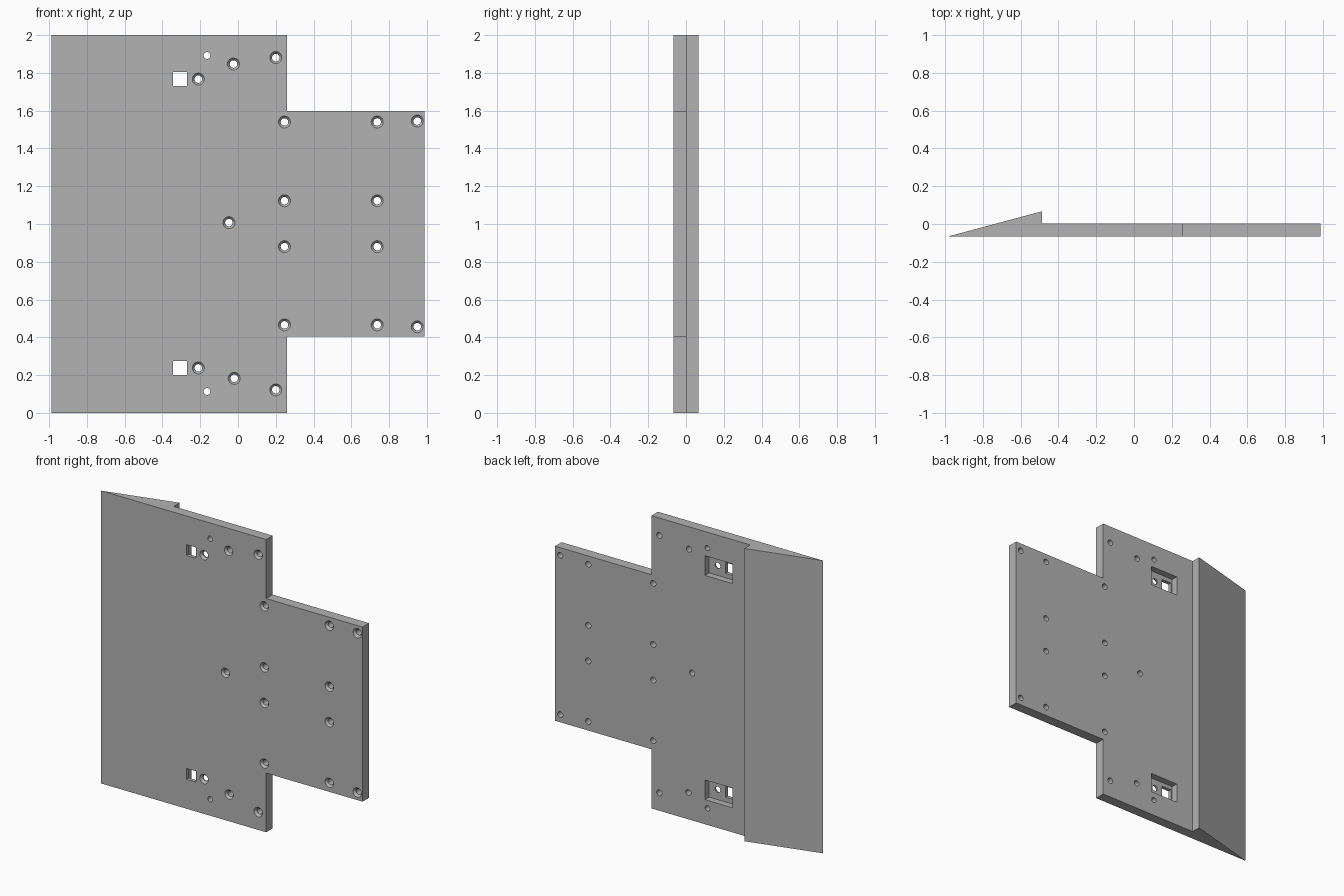
import bpy, bmesh, math
from mathutils import Vector

if "Cube" in bpy.data.objects:
    bpy.data.objects.remove(bpy.data.objects["Cube"], do_unlink=True)

FRONT, PLATE_BACK, WEDGE_BACK = -0.067, 0.003, 0.067
RIGHT, STEP, LEFT = -0.988, 0.26, 0.988
TONGUE_LOW, TONGUE_HIGH = 0.404, 1.597

grey = bpy.data.materials.new("plate_grey")
grey.use_nodes = True
colour = (0.45, 0.45, 0.45, 1)
grey.diffuse_color = colour
grey.node_tree.nodes["Principled BSDF"].inputs["Base Color"].default_value = colour


def make_object(name, bm):
    bmesh.ops.recalc_face_normals(bm, faces=bm.faces)
    mesh = bpy.data.meshes.new(name)
    bm.to_mesh(mesh)
    bm.free()
    mesh.materials.append(grey)
    obj = bpy.data.objects.new(name, mesh)
    bpy.context.collection.objects.link(obj)
    return obj


def add_box(bm, low, high):
    low, high = Vector(low), Vector(high)
    verts = bmesh.ops.create_cube(bm, size=1)["verts"]
    for v in verts:
        v.co = (low + high) / 2 + v.co * (high - low)


def add_hole(bm, x, z, sections, sides=24):
    """Lathed cutter along y from (y, radius) sections."""
    rings = []
    for y, r in sections:
        rings.append([bm.verts.new((x + r * math.cos(math.tau * i / sides), y,
                                    z + r * math.sin(math.tau * i / sides)))
                      for i in range(sides)])
    for a, b in zip(rings, rings[1:]):
        for i in range(sides):
            j = (i + 1) % sides
            bm.faces.new((a[i], a[j], b[j], b[i]))
    bm.faces.new(rings[0])
    bm.faces.new(rings[-1])


# Plate with wedge edge, extruded upward from its plan profile
bm = bmesh.new()
profile = [(RIGHT, FRONT), (LEFT, FRONT), (LEFT, PLATE_BACK),
           (-0.488, PLATE_BACK), (-0.488, WEDGE_BACK)]
base = bm.faces.new([bm.verts.new((x, y, 0)) for x, y in profile])
raised = bmesh.ops.extrude_face_region(bm, geom=[base])["geom"]
bmesh.ops.translate(bm, vec=(0, 0, 2),
                    verts=[g for g in raised if isinstance(g, bmesh.types.BMVert)])
plate = make_object("mounting_plate", bm)

# Corner notches beside the tongue, and rear pockets
bm = bmesh.new()
add_box(bm, (STEP, -0.5, -0.5), (1.5, 0.5, TONGUE_LOW))
add_box(bm, (STEP, -0.5, TONGUE_HIGH), (1.5, 0.5, 2.5))
for z in (0.235, 1.767):
    add_box(bm, (-0.355, -0.042, z - 0.067), (-0.145, 0.03, z + 0.067))
notches = make_object("notch_cutter", bm)

# Square windows, countersunk screw holes and small plain holes
bm = bmesh.new()
for z in (0.238, 1.767):
    add_box(bm, (-0.344, -0.2, z - 0.037), (-0.27, 0.2, z + 0.037))
screws = [(-0.21, 1.767), (-0.21, 0.238), (-0.024, 1.847), (-0.02, 0.183),
          (0.2, 1.881), (0.2, 0.122), (0.949, 1.545), (0.949, 0.456), (-0.048, 1.007)]
screws += [(x, z) for x in (0.246, 0.737) for z in (0.466, 0.88, 1.123, 1.54)]
for x, z in screws:
    add_hole(bm, x, z, [(-0.1, 0.032), (FRONT, 0.032), (-0.052, 0.02), (0.1, 0.02)])
for z in (0.113, 1.892):
    add_hole(bm, -0.164, z, [(-0.1, 0.018), (0.1, 0.018)])
holes = make_object("hole_cutter", bm)

# Cut everything and bake the result
for cutter in (notches, holes):
    cutter.hide_render = True
    mod = plate.modifiers.new(cutter.name, "BOOLEAN")
    mod.operation = "DIFFERENCE"
    mod.solver = "EXACT"
    mod.object = cutter
graph = bpy.context.evaluated_depsgraph_get()
result = bpy.data.meshes.new_from_object(plate.evaluated_get(graph))
plate.modifiers.clear()
plate.data = result
for cutter in (notches, holes):
    bpy.data.objects.remove(cutter, do_unlink=True)

# Smooth hole walls, crisp edges elsewhere
bpy.ops.object.select_all(action="DESELECT")
plate.select_set(True)
bpy.context.view_layer.objects.active = plate
bpy.ops.object.shade_smooth_by_angle(angle=math.radians(30))
